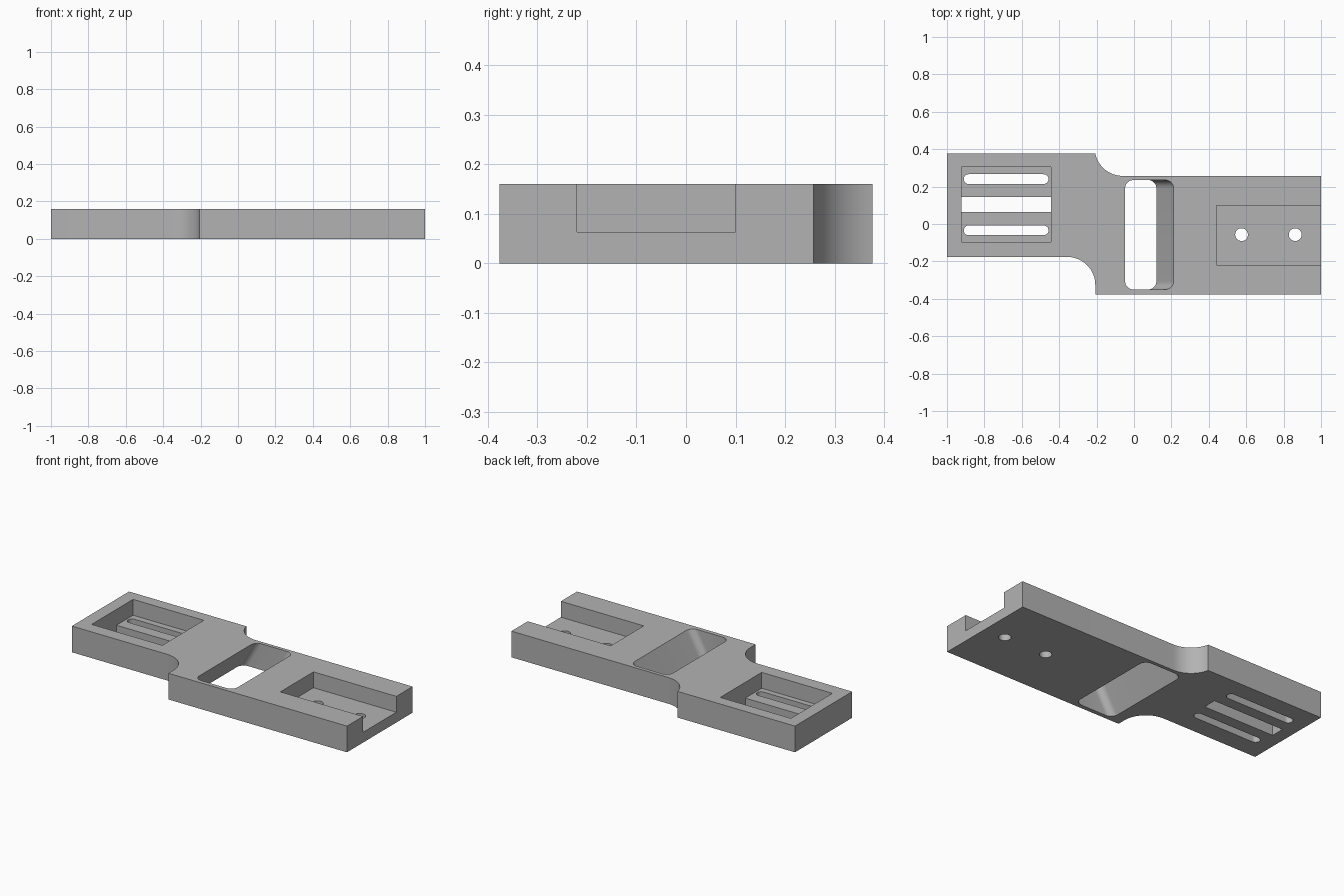
import bpy, bmesh, math

cube = bpy.data.objects.get("Cube")
if cube:
    bpy.data.objects.remove(cube, do_unlink=True)

grey = bpy.data.materials.new("plain_grey")
grey.use_nodes = True
colour = (0.45, 0.45, 0.45, 1)
grey.diffuse_color = colour
grey.node_tree.nodes["Principled BSDF"].inputs["Base Color"].default_value = colour

THICK, FLOOR = 0.16, 0.063


def arc(cx, cy, r, start, end, n=16):
    """Points along an arc, angles in degrees."""
    angles = [math.radians(start + (end - start) * i / n) for i in range(n + 1)]
    return [(cx + r * math.cos(a), cy + r * math.sin(a)) for a in angles]


def rounded(x0, x1, y0, y1, r):
    """Rectangle with rounded corners."""
    pts = []
    corners = [(x1 - r, y1 - r), (x0 + r, y1 - r), (x0 + r, y0 + r), (x1 - r, y0 + r)]
    for i, (cx, cy) in enumerate(corners):
        pts += arc(cx, cy, r, 90 * i, 90 * i + 90, 10)
    return pts


def rect(x0, x1, y0, y1):
    return [(x0, y0), (x1, y0), (x1, y1), (x0, y1)]


def prism(name, pts, z0, z1, slope=0):
    """Extrude an outline from z0 to z1, leaning towards +x by the slope."""
    bm = bmesh.new()
    low = [bm.verts.new((x + slope * z0, y, z0)) for x, y in pts]
    high = [bm.verts.new((x + slope * z1, y, z1)) for x, y in pts]
    bm.faces.new(low)
    bm.faces.new(high)
    n = len(pts)
    for i in range(n):
        j = (i + 1) % n
        bm.faces.new((low[i], low[j], high[j], high[i]))
    bmesh.ops.remove_doubles(bm, verts=bm.verts, dist=1e-5)
    bmesh.ops.recalc_face_normals(bm, faces=bm.faces)
    mesh = bpy.data.meshes.new(name)
    bm.to_mesh(mesh)
    bm.free()
    mesh.materials.append(grey)
    obj = bpy.data.objects.new(name, mesh)
    bpy.context.collection.objects.link(obj)
    return obj


# Stepped plate with two concave corner fillets
a = 180 + math.degrees(math.asin(0.031 / 0.15))
outline = [(-1, 0.376), (-1, -0.176)]
outline += arc(-0.357, -0.326, 0.15, 90, 0)
outline += [(-0.207, -0.376), (1, -0.376), (1, 0.257)]
outline += arc(-0.06, 0.407, 0.15, 270, a)
plate = prism("mounting_plate", outline, 0, THICK)

# Openings: pocket with slots, slanted window, open channel with screw holes
cutters = [
    prism("pocket_cutter", rect(-0.923, -0.445, -0.095, 0.305), FLOOR, 0.3),
    prism("centre_gap_cutter", rect(-0.923, -0.445, 0.063, 0.145), -0.1, 0.1),
    prism("window_cutter", rounded(-0.14, 0.12, -0.35, 0.235, 0.045), -0.1, 0.3, 0.577),
    prism("channel_cutter", rect(0.44, 1.1, -0.22, 0.1), FLOOR, 0.3),
]
for y in (-0.034, 0.24):
    cutters.append(prism("slot_cutter", rounded(-0.91, -0.457, y - 0.026, y + 0.026, 0.0259), -0.1, 0.1))
for x in (0.575, 0.862):
    cutters.append(prism("hole_cutter", arc(x, -0.057, 0.034, 0, 360, 32), -0.1, 0.1))

bpy.ops.object.select_all(action="DESELECT")
bpy.context.view_layer.objects.active = plate
plate.select_set(True)
for cutter in cutters:
    cutter.hide_render = True
    mod = plate.modifiers.new(cutter.name, "BOOLEAN")
    mod.operation = "DIFFERENCE"
    mod.solver = "EXACT"
    mod.object = cutter
    bpy.ops.object.modifier_apply(modifier=mod.name)
    bpy.data.objects.remove(cutter, do_unlink=True)

bpy.ops.object.shade_smooth_by_angle(angle=math.radians(30))
